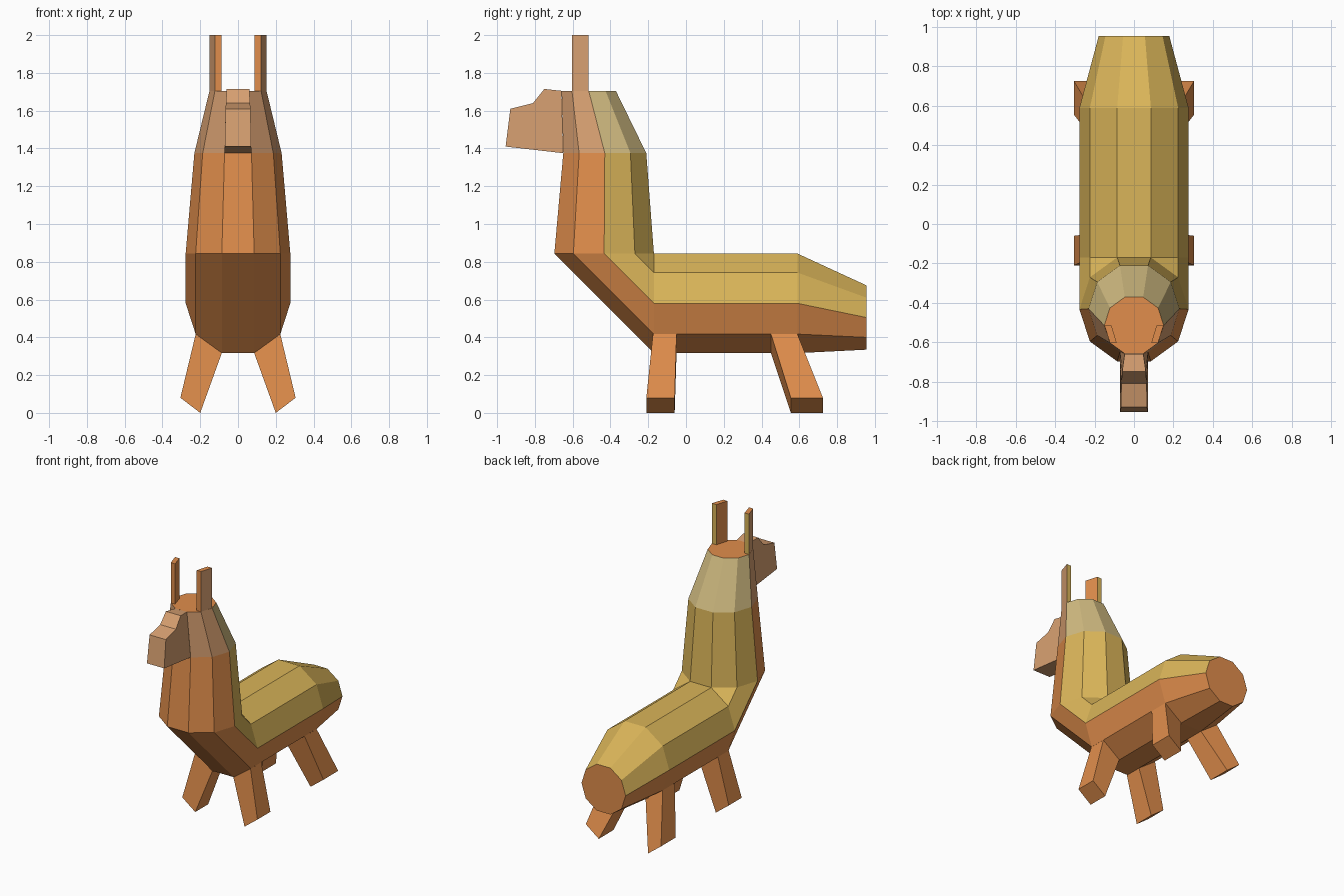
import bpy, bmesh, math

if "Cube" in bpy.data.objects:
    bpy.data.objects.remove(bpy.data.objects["Cube"])


def material(name, rgb):
    m = bpy.data.materials.new(name)
    m.diffuse_color = (*rgb, 1)
    m.use_nodes = True
    m.node_tree.nodes["Principled BSDF"].inputs["Base Color"].default_value = m.diffuse_color
    return m


MATS = [material("orange coat", (0.75, 0.27, 0.072)),
        material("golden back", (0.70, 0.46, 0.10)),
        material("pale orange face", (0.68, 0.35, 0.165)),
        material("pale gold head", (0.64, 0.50, 0.22))]
ORANGE, GOLD, PALE, PALE_GOLD = range(4)


def finish(name, bm):
    bmesh.ops.remove_doubles(bm, verts=bm.verts[:], dist=0.002)
    bmesh.ops.recalc_face_normals(bm, faces=bm.faces[:])
    me = bpy.data.meshes.new(name)
    bm.to_mesh(me)
    bm.free()
    for m in MATS:
        me.materials.append(m)
    ob = bpy.data.objects.new(name, me)
    bpy.context.collection.objects.link(ob)


def loft(name, rings, colour, start_cap=True, skip=()):
    """Skin rings; colour(segment, side) gives the material, segment -1 is a cap."""
    bm = bmesh.new()
    vs = [[bm.verts.new(p) for p in r] for r in rings]
    n = len(vs[0])
    for s in range(len(vs) - 1):
        for k in range(n):
            if (s, k) in skip:
                continue
            j = (k + 1) % n
            f = bm.faces.new((vs[s][k], vs[s][j], vs[s + 1][j], vs[s + 1][k]))
            f.material_index = colour(s, k)
    for r in ([vs[0]] if start_cap else []) + [vs[-1]]:
        bm.faces.new(r).material_index = colour(-1, 0)
    finish(name, bm)


# Body and neck: ten-sided rings, "back" direction turns from +z to +y at the bend
C = math.cos(math.radians(18))
R = 0.277


def ring(y, z, r, upright):
    pts = []
    for k in range(10):
        a = math.radians(-90 + 36 * k)
        x, b = r * math.sin(a), r * math.cos(a)
        pts.append((x, y + b, z) if upright else (x, y, z + b))
    return pts


BEND = -0.17
rings = [ring(0.955, 0.505, 0.179, False),
         ring(0.59, 0.58, R, False),
         ring(BEND, 0.58, R, False),
         ring(BEND - R * C, 0.58 + R * C, R, True),
         ring(-0.43, 1.375, 0.231, True),
         ring(-0.515, 1.705, 0.151, True)]


def coat(seg, side):
    if seg < 0:
        return ORANGE
    back = side < 5
    if seg == 4:
        return PALE_GOLD if back else PALE
    return GOLD if back else ORANGE


loft("body_and_neck", rings, coat, skip={(4, 7)})

# Muzzle: side profile (y, z, half width) grown from the front of the head
profile = [(-0.659, 1.705, 0.047), (-0.75, 1.715, 0.06), (-0.81, 1.64, 0.064),
           (-0.93, 1.61, 0.066), (-0.955, 1.41, 0.07), (-0.65, 1.375, 0.071)]
bm = bmesh.new()
left = [bm.verts.new((-w, y, z)) for y, z, w in profile]
right = [bm.verts.new((w, y, z)) for y, z, w in profile]
for i in range(len(profile) - 1):
    bm.faces.new((left[i], left[i + 1], right[i + 1], right[i]))
bm.faces.new(left)
bm.faces.new(right)
for f in bm.faces:
    f.material_index = PALE
finish("muzzle", bm)

for s, label in ((1, "right"), (-1, "left")):
    # Ears: thin upright slabs following the rim of the head
    base = [(0.122, -0.604), (0.150, -0.515), (0.114, -0.515), (0.088, -0.604)]
    loft(label + "_ear", [[(s * x, y, z) for x, y in base] for z in (1.705, 2.0)],
         lambda seg, k: PALE if (seg, k) == (0, 0) else GOLD if (seg, k) == (0, 1) else ORANGE,
         start_cap=False)
    # Legs: splayed out from the slanted belly faces
    for name, top, foot in (("front_leg", (-0.175, -0.05), (-0.21, -0.06)),
                            ("back_leg", (0.45, 0.59), (0.555, 0.725))):
        legs = []
        for (y0, y1), (xi, zi), (xo, zo) in ((top, (0.0856, 0.317), (0.224, 0.417)),
                                             (foot, (0.2, 0.0), (0.305, 0.08))):
            legs.append([(s * xi, y0, zi), (s * xo, y0, zo),
                         (s * xo, y1, zo), (s * xi, y1, zi)])
        loft(label + "_" + name, legs, lambda seg, k: ORANGE, start_cap=False)
